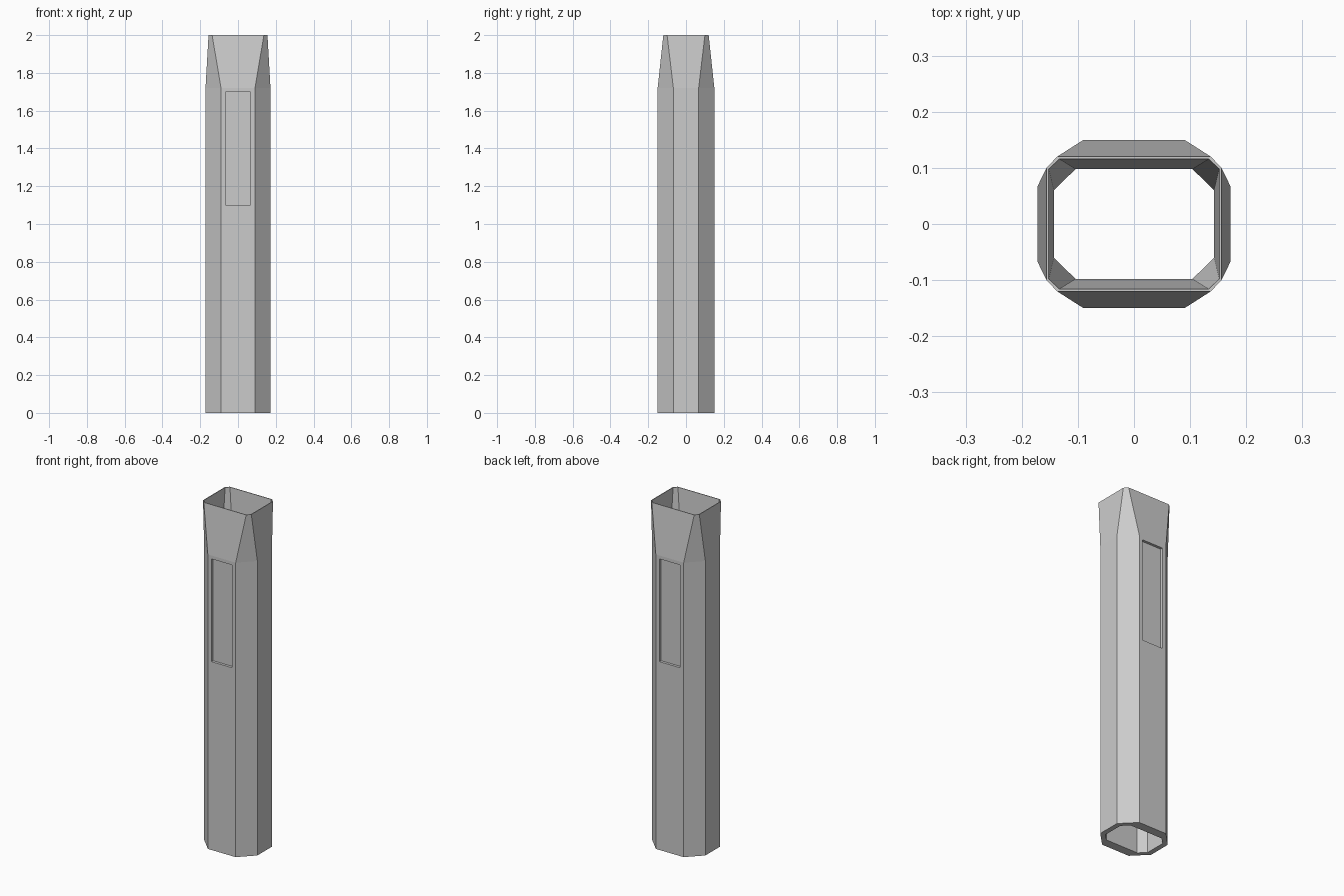
import bpy
import bmesh

cube = bpy.data.objects.get("Cube")
if cube:
    bpy.data.objects.remove(cube, do_unlink=True)

grey = bpy.data.materials.new("light_grey")
grey.use_nodes = True
colour = (0.6, 0.6, 0.6, 1)
grey.diffuse_color = colour
grey.node_tree.nodes["Principled BSDF"].inputs["Base Color"].default_value = colour


def ring(bm, x, y, flat_x, flat_y, z):
    """Rectangle with cut corners, counter-clockwise from the right side."""
    quarter = [(x, flat_y), (flat_x, y)]
    pts = quarter + [(-a, b) for a, b in reversed(quarter)]
    pts += [(-a, -b) for a, b in pts]
    return [bm.verts.new((a, b, z)) for a, b in pts]


# Hollow tube: rings run up the outside, over the rim and down the inside
SHOULDER = 1.72
bm = bmesh.new()
rings = [
    ring(bm, 0.172, 0.15, 0.09, 0.067, 0),
    ring(bm, 0.172, 0.15, 0.09, 0.067, SHOULDER),
    ring(bm, 0.156, 0.12, 0.137, 0.10, 2),
    ring(bm, 0.152, 0.116, 0.133, 0.098, 2),
    ring(bm, 0.143, 0.098, 0.104, 0.06, SHOULDER),
    ring(bm, 0.143, 0.098, 0.104, 0.06, 0),
]
for low, high in zip(rings, rings[1:] + rings[:1]):
    for i in range(8):
        j = (i + 1) % 8
        bm.faces.new((low[i], low[j], high[j], high[i]))
bmesh.ops.recalc_face_normals(bm, faces=bm.faces)

# Cut the outline of a sunken panel into the front and back faces, then push it in
HALF, BOTTOM, TOP, DEPTH = 0.067, 1.1, 1.7, 0.015


def wide_faces():
    return [f for f in bm.faces
            if abs(f.normal.y) > 0.99 and abs(f.calc_center_median().y) > 0.14
            and abs(f.calc_center_median().x) < 0.09]


for point, normal in (((HALF, 0, 0), (1, 0, 0)), ((-HALF, 0, 0), (1, 0, 0)),
                      ((0, 0, BOTTOM), (0, 0, 1)), ((0, 0, TOP), (0, 0, 1))):
    faces = wide_faces()
    edges = {e for f in faces for e in f.edges}
    verts = {v for f in faces for v in f.verts}
    bmesh.ops.bisect_plane(bm, geom=faces + list(edges) + list(verts),
                           plane_co=point, plane_no=normal)
    bm.normal_update()

panels = [f for f in wide_faces()
          if abs(f.calc_center_median().x) < HALF
          and BOTTOM < f.calc_center_median().z < TOP]
for face in panels:
    push = -face.normal * DEPTH
    new = bmesh.ops.extrude_discrete_faces(bm, faces=[face])["faces"][0]
    bmesh.ops.translate(bm, verts=new.verts[:], vec=push)

mesh = bpy.data.meshes.new("hollow_tube")
bm.to_mesh(mesh)
bm.free()
mesh.materials.append(grey)
tube = bpy.data.objects.new("hollow_tube", mesh)
bpy.context.collection.objects.link(tube)
